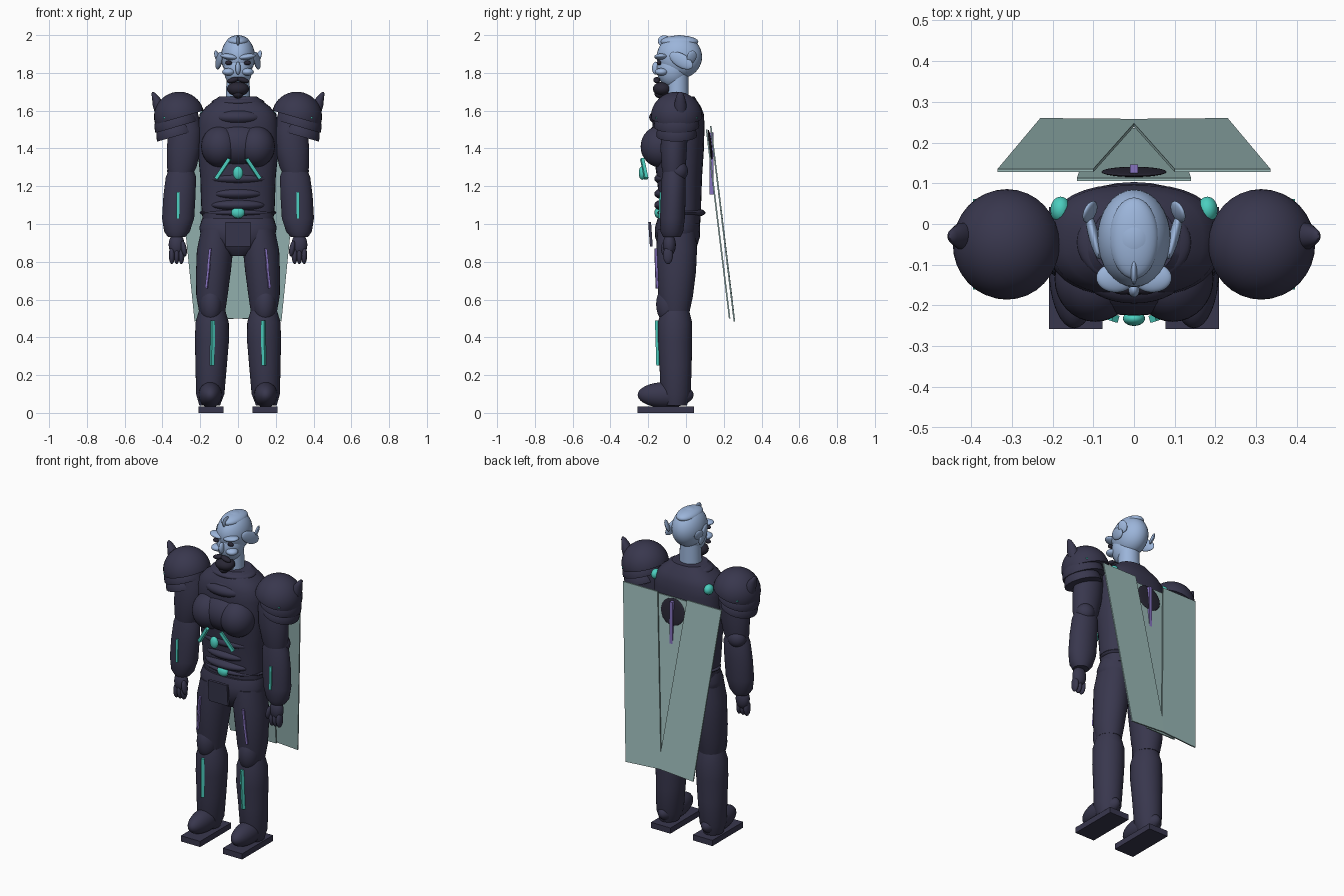
import bpy, bmesh, math
from mathutils import Matrix, Vector, Euler


def material(name, rgb):
    m = bpy.data.materials.new(name)
    m.diffuse_color = (*rgb, 1)
    return m


ARMOR = material("dark armor", (0.040, 0.038, 0.075))
SKIN = material("pale blue skin", (0.33, 0.46, 0.70))
GLOW = material("teal glow", (0.07, 0.62, 0.52))
VIOLET = material("violet glow", (0.24, 0.17, 0.52))
CLOTH = material("grey teal cloth", (0.32, 0.48, 0.47))
HAIR = material("beard dark", (0.022, 0.02, 0.035))


def finish(name, bm, mat, smooth=True):
    bmesh.ops.recalc_face_normals(bm, faces=bm.faces)
    for f in bm.faces:
        f.smooth = smooth
    if smooth:
        for e in bm.edges:
            if len(e.link_faces) == 2 and e.calc_face_angle(0) > math.radians(40):
                e.smooth = False
    me = bpy.data.meshes.new(name)
    bm.to_mesh(me)
    bm.free()
    me.materials.append(mat)
    ob = bpy.data.objects.new(name, me)
    bpy.context.collection.objects.link(ob)
    return ob


def place(loc, rot, size):
    r = Euler([math.radians(a) for a in rot]).to_matrix().to_4x4()
    return Matrix.Translation(loc) @ r @ Matrix.Diagonal((*size, 1))


def ball(name, loc, radii, mat=ARMOR, rot=(0, 0, 0), half=False):
    bm = bmesh.new()
    bmesh.ops.create_uvsphere(bm, u_segments=32, v_segments=20, radius=1)
    if half:
        geom = bm.verts[:] + bm.edges[:] + bm.faces[:]
        bmesh.ops.bisect_plane(bm, geom=geom, plane_co=(0, 0, -0.05), plane_no=(0, 0, -1), clear_outer=True)
        bmesh.ops.holes_fill(bm, edges=[e for e in bm.edges if e.is_boundary])
    bm.transform(place(loc, rot, radii))
    return finish(name, bm, mat)


def box(name, loc, size, mat=ARMOR, rot=(0, 0, 0)):
    bm = bmesh.new()
    bmesh.ops.create_cube(bm, size=1)
    bm.transform(place(loc, rot, size))
    return finish(name, bm, mat, False)


def loft(name, rings, mat=ARMOR, power=1.0, n=36):
    """Stacked rings: (z, centre x, centre y, radius x, radius y)."""
    bm = bmesh.new()
    loops = []
    for z, cx, cy, rx, ry in rings:
        row = []
        for i in range(n):
            c, s = math.cos(math.tau * i / n), math.sin(math.tau * i / n)
            row.append(bm.verts.new((cx + rx * math.copysign(abs(c) ** power, c),
                                     cy + ry * math.copysign(abs(s) ** power, s), z)))
        loops.append(row)
    for a, b in zip(loops, loops[1:]):
        for i in range(n):
            bm.faces.new((a[i], a[(i + 1) % n], b[(i + 1) % n], b[i]))
    bm.faces.new(loops[0])
    bm.faces.new(loops[-1])
    return finish(name, bm, mat)


def strip(name, a, b, width, mat):
    """Thin glowing bar from a to b."""
    a, b = Vector(a), Vector(b)
    d = b - a
    bm = bmesh.new()
    bmesh.ops.create_cube(bm, size=1)
    bm.transform(Matrix.Translation((a + b) / 2) @ d.to_track_quat('Z', 'Y').to_matrix().to_4x4()
                 @ Matrix.Diagonal((width, width, d.length, 1)))
    return finish(name, bm, mat, False)


def panel(name, outline):
    """Cape sheet: outline of (x, y, z) given a small thickness."""
    bm = bmesh.new()
    f = bm.faces.new([bm.verts.new(p) for p in outline])
    out = bmesh.ops.extrude_face_region(bm, geom=[f])
    bmesh.ops.translate(bm, vec=(0, -0.008, 0),
                        verts=[v for v in out["geom"] if isinstance(v, bmesh.types.BMVert)])
    return finish(name, bm, CLOTH, False)


# Torso, hips, collar
loft("torso", [(1.00, 0, -0.03, 0.185, 0.105), (1.10, 0, -0.03, 0.195, 0.11), (1.25, 0, -0.035, 0.20, 0.12),
               (1.40, 0, -0.04, 0.215, 0.135), (1.52, 0, -0.04, 0.213, 0.138), (1.58, 0, -0.04, 0.203, 0.135),
               (1.62, 0, -0.04, 0.17, 0.12), (1.65, 0, -0.04, 0.13, 0.10), (1.675, 0, -0.04, 0.10, 0.085)], power=0.8)
for z, rx, ry in ((1.60, 0.165, 0.125), (1.645, 0.14, 0.105)):
    ball("collar_ring", (0, -0.045, z), (rx, ry, 0.032))
ball("chest_gorget", (0, -0.12, 1.565), (0.13, 0.075, 0.045))
ball("breastplate", (0, -0.10, 1.42), (0.19, 0.125, 0.12))
for z, rx in ((1.24, 0.16), (1.16, 0.135), (1.10, 0.145)):
    ball("abdomen_band", (0, -0.10, z), (rx, 0.068, 0.034))
ball("belt", (0, -0.025, 1.06), (0.203, 0.128, 0.032))
loft("hips", [(0.83, 0, -0.045, 0.06, 0.06), (0.87, 0, -0.045, 0.13, 0.10), (0.93, 0, -0.045, 0.195, 0.118),
              (0.98, 0, -0.045, 0.205, 0.12), (1.03, 0, -0.04, 0.19, 0.11)], power=0.9)
box("waist_cloth", (0, -0.188, 0.945), (0.13, 0.015, 0.13), rot=(4, 0, 0))
ball("belt_buckle", (0, -0.145, 1.06), (0.036, 0.022, 0.03), GLOW)
ball("chest_gem", (0, -0.232, 1.27), (0.027, 0.018, 0.036), GLOW)

# Head
loft("neck", [(1.64, 0, -0.045, 0.065, 0.06), (1.80, 0, -0.045, 0.06, 0.058)], SKIN)
ball("skull", (0, -0.035, 1.885), (0.09, 0.12, 0.115), SKIN)
ball("jaw", (0, -0.07, 1.82), (0.075, 0.085, 0.10), SKIN)
ball("forehead_crest", (0, -0.11, 1.965), (0.009, 0.04, 0.032), SKIN, (-20, 0, 0))
ball("crown", (0, -0.035, 1.965), (0.06, 0.10, 0.033), SKIN)
ball("nose", (0, -0.16, 1.825), (0.014, 0.02, 0.034), SKIN)
ball("beard", (0, -0.125, 1.715), (0.058, 0.05, 0.038), HAIR)
ball("chin_tuft", (0, -0.135, 1.69), (0.03, 0.032, 0.025), HAIR)

# Cape backing sheet, back disc and spine
panel("cape_lining", [(-0.14, 0.113, 1.50), (0.14, 0.113, 1.50), (0.10, 0.235, 0.50), (-0.10, 0.235, 0.50)])
ball("back_disc", (0, 0.128, 1.42), (0.08, 0.008, 0.08), HAIR, (7, 0, 0))
box("spine_bar", (0, 0.135, 1.32), (0.02, 0.022, 0.33), VIOLET)

# Mirrored parts
for side, s in (("left", 1), ("right", -1)):
    def P(x, y, z):
        return (s * x, y, z)

    def R(x, y, z):
        return (x, s * y, s * z)

    def limb(name, rings, power=1.0):
        loft(side + name, [(z, s * cx, cy, rx, ry) for z, cx, cy, rx, ry in rings], power=power)

    # Face
    ball(side + "_brow", P(0.045, -0.132, 1.885), (0.048, 0.036, 0.016), SKIN, R(0, -8, 0))
    ball(side + "_cheek", P(0.05, -0.13, 1.805), (0.034, 0.034, 0.02), SKIN)
    ball(side + "_eye", P(0.05, -0.143, 1.853), (0.018, 0.012, 0.012), HAIR)
    ball(side + "_moustache", P(0.026, -0.155, 1.762), (0.034, 0.018, 0.014), HAIR, R(0, 15, 0))
    ball(side + "_ear", P(0.10, -0.025, 1.865), (0.013, 0.07, 0.036), SKIN, R(-30, 0, -14))
    ball(side + "_ear_tip", P(0.108, 0.03, 1.885), (0.01, 0.028, 0.035), SKIN, R(0, 20, 25))
    # Chest details
    ball(side + "_pectoral", P(0.095, -0.135, 1.41), (0.10, 0.105, 0.11))
    strip(side + "_chest_strip", P(0.045, -0.232, 1.345), P(0.115, -0.21, 1.24), 0.018, GLOW)
    ball(side + "_back_light", P(0.18, 0.035, 1.57), (0.025, 0.032, 0.03), GLOW)
    # Shoulder armour
    for z, x, r, h in ((1.57, 0.312, 0.133, 0.13), (1.52, 0.325, 0.118, 0.11), (1.47, 0.328, 0.105, 0.10)):
        ball(side + "_pauldron", P(x, -0.05, z), (r, r * 1.02, h), rot=R(0, 16, 0), half=True)
    limb("_shoulder_spike", [(1.59, 0.405, -0.03, 0.036, 0.034), (1.63, 0.42, -0.03, 0.032, 0.033),
                             (1.665, 0.433, -0.03, 0.022, 0.025), (1.69, 0.446, -0.03, 0.012, 0.016),
                             (1.70, 0.451, -0.03, 0.004, 0.006)])
    for y in (-0.155, 0.055):
        box(side + "_pauldron_light", P(0.382, y, 1.562), (0.025, 0.012, 0.008), GLOW)
    # Arm
    limb("_upper_arm", [(1.24, 0.305, -0.065, 0.055, 0.05), (1.30, 0.298, -0.065, 0.078, 0.064),
                        (1.40, 0.287, -0.065, 0.09, 0.07), (1.50, 0.28, -0.06, 0.088, 0.07),
                        (1.60, 0.275, -0.05, 0.06, 0.06)])
    ball(side + "_elbow", P(0.32, -0.04, 1.28), (0.055, 0.05, 0.055))
    limb("_forearm", [(0.93, 0.325, -0.075, 0.045, 0.045), (0.96, 0.323, -0.075, 0.068, 0.06),
                      (1.03, 0.317, -0.072, 0.085, 0.066), (1.15, 0.31, -0.068, 0.085, 0.066),
                      (1.25, 0.302, -0.065, 0.08, 0.063), (1.31, 0.30, -0.065, 0.055, 0.05)])
    strip(side + "_arm_strip", P(0.318, -0.138, 1.03), P(0.318, -0.133, 1.17), 0.015, GLOW)
    ball(side + "_palm", P(0.325, -0.088, 0.89), (0.042, 0.034, 0.06))
    for i in range(3):
        ball(side + "_finger", P(0.30 + 0.025 * i, -0.095, 0.835), (0.016, 0.026, 0.047))
    ball(side + "_thumb", P(0.287, -0.11, 0.87), (0.015, 0.022, 0.042), rot=R(0, 10, 0))
    # Leg
    limb("_thigh", [(0.54, 0.137, -0.055, 0.07, 0.075), (0.62, 0.138, -0.055, 0.083, 0.092),
                    (0.75, 0.13, -0.05, 0.092, 0.103), (0.86, 0.122, -0.05, 0.096, 0.108),
                    (0.97, 0.11, -0.05, 0.085, 0.10)])
    ball(side + "_knee", P(0.142, -0.09, 0.575), (0.06, 0.068, 0.105))
    limb("_shin", [(0.04, 0.15, -0.055, 0.055, 0.06), (0.10, 0.147, -0.055, 0.075, 0.08),
                   (0.25, 0.142, -0.055, 0.083, 0.085), (0.38, 0.138, -0.058, 0.09, 0.09),
                   (0.48, 0.137, -0.058, 0.088, 0.09), (0.54, 0.137, -0.058, 0.07, 0.075)])
    strip(side + "_shin_strip", P(0.137, -0.145, 0.25), P(0.133, -0.152, 0.49), 0.018, GLOW)
    strip(side + "_thigh_strip_top", P(0.147, -0.16, 0.87), P(0.158, -0.158, 0.77), 0.012, VIOLET)
    strip(side + "_thigh_strip_low", P(0.153, -0.158, 0.79), P(0.168, -0.153, 0.66), 0.012, VIOLET)
    ball(side + "_boot", P(0.147, -0.108, 0.095), (0.062, 0.148, 0.068))
    box(side + "_sole", P(0.143, -0.108, 0.0175), (0.132, 0.30, 0.035))
    # Cape wing sheet
    panel(side + "_cape_wing", [P(0.10, 0.135, 1.52), P(0.335, 0.135, 1.52), P(0.23, 0.26, 0.485),
                                P(0.0, 0.258, 0.50), P(0.0, 0.247, 0.60)])
